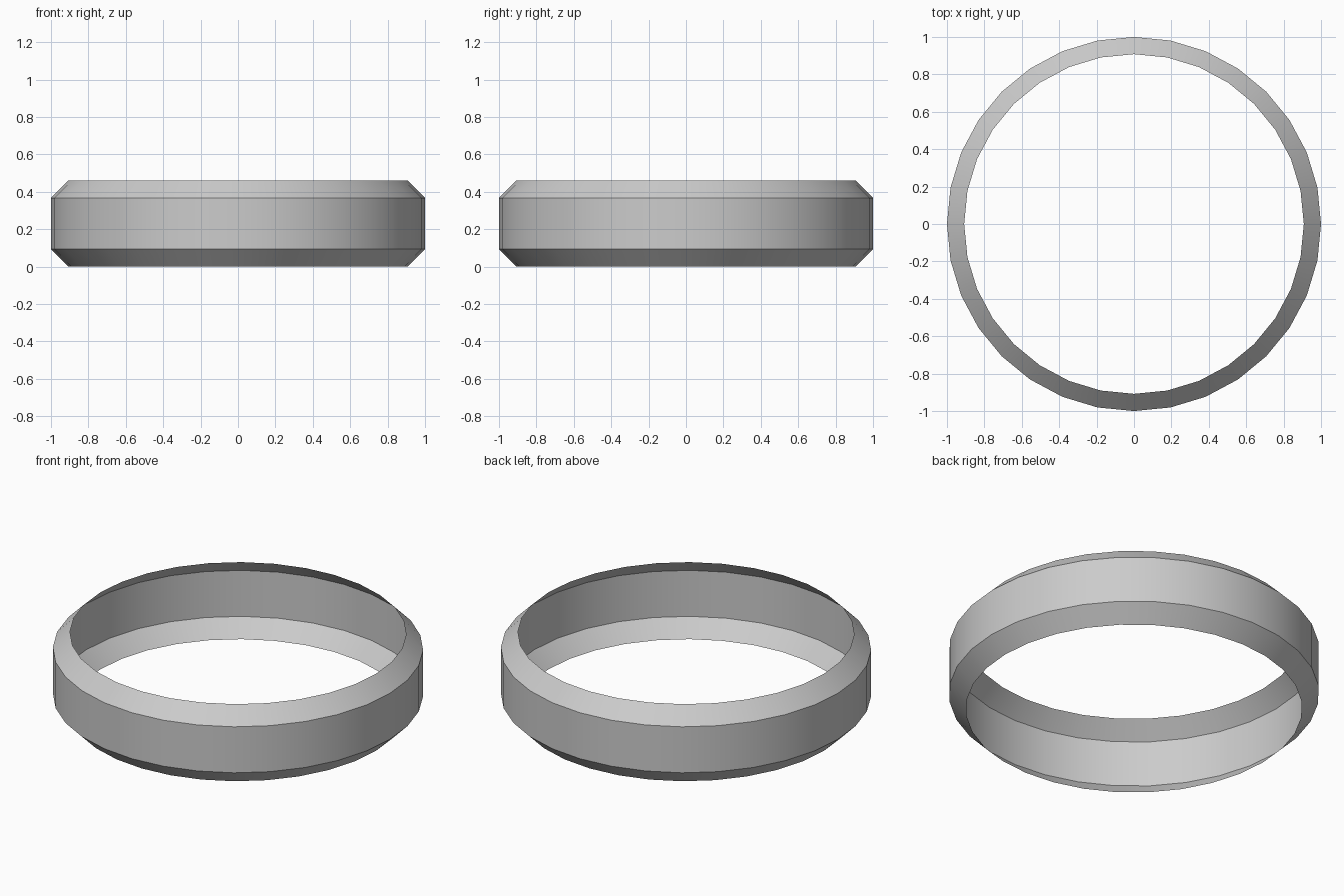
import bpy, bmesh, math

if "Cube" in bpy.data.objects:
    bpy.data.objects.remove(bpy.data.objects["Cube"])

SIDES = 32
# Open profile of the band: (radius, height)
PROFILE = [(0.908, 0.0), (1.0, 0.093), (1.0, 0.367), (0.908, 0.459)]

# Chamfered ring band, a single-surface shell open at top and bottom
bm = bmesh.new()
rings = [[bm.verts.new((r * math.cos(2 * math.pi * i / SIDES),
                        r * math.sin(2 * math.pi * i / SIDES), z))
          for i in range(SIDES)] for r, z in PROFILE]
for low, high in zip(rings, rings[1:]):
    for i in range(SIDES):
        j = (i + 1) % SIDES
        bm.faces.new((low[i], low[j], high[j], high[i]))

mesh = bpy.data.meshes.new("ring_band")
bm.to_mesh(mesh)
bm.free()
band = bpy.data.objects.new("ring_band", mesh)
bpy.context.collection.objects.link(band)

# Smooth around the band, crisp at the chamfers
bpy.context.view_layer.objects.active = band
band.select_set(True)
bpy.ops.object.shade_smooth_by_angle(angle=math.radians(30))
